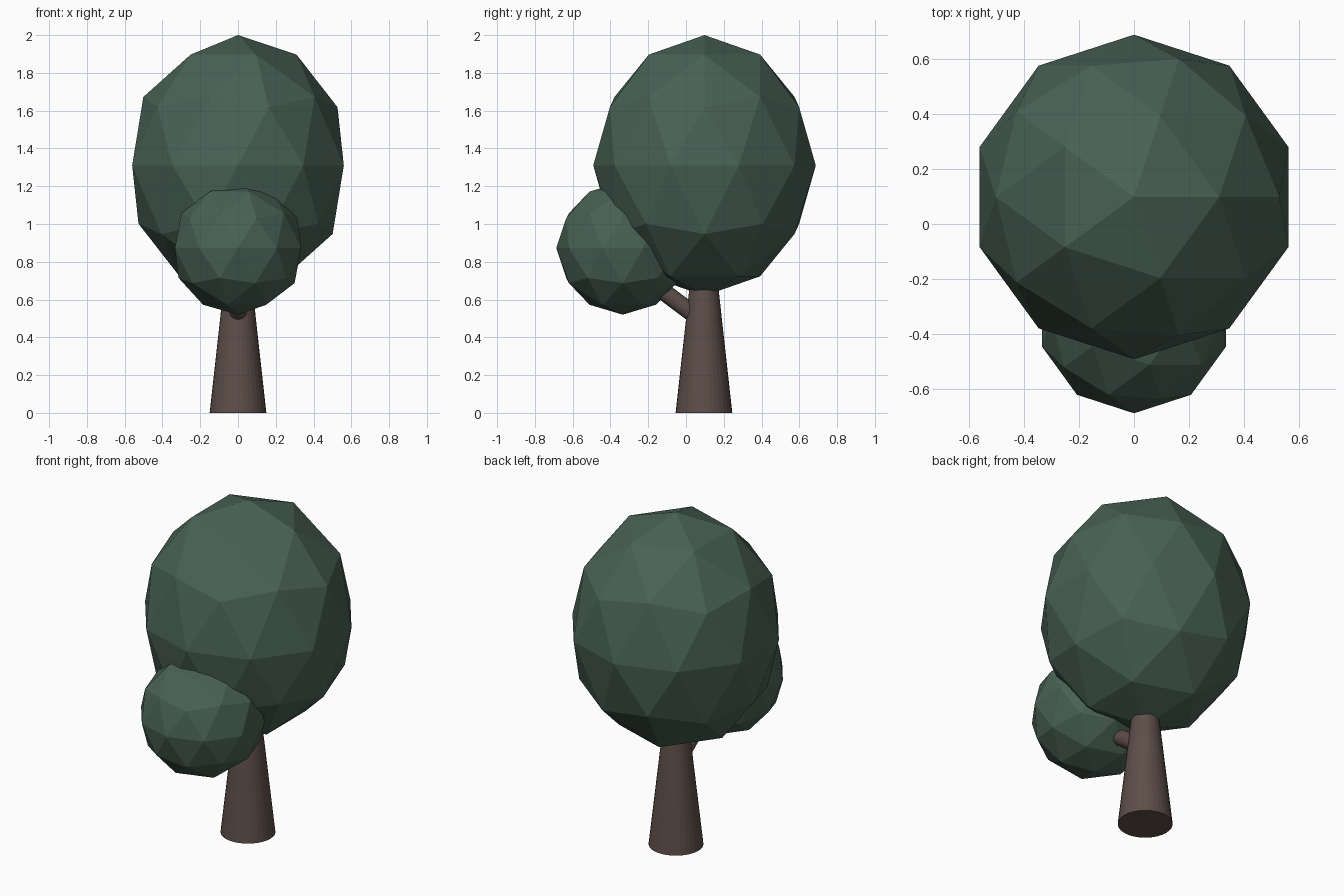
import bpy
from mathutils import Vector

if "Cube" in bpy.data.objects:
    bpy.data.objects.remove(bpy.data.objects["Cube"])


def material(name, rgb):
    mat = bpy.data.materials.new(name)
    mat.diffuse_color = (*rgb, 1)
    mat.use_nodes = True
    mat.node_tree.nodes["Principled BSDF"].inputs["Base Color"].default_value = mat.diffuse_color
    return mat


leaf = material("leaf_green", (0.065, 0.12, 0.09))
bark = material("bark_brown", (0.11, 0.075, 0.065))


def finish(name, mat):
    ob = bpy.context.object
    ob.name = name
    ob.data.materials.append(mat)
    return ob


def foliage(name, centre, scale):
    bpy.ops.mesh.primitive_ico_sphere_add(subdivisions=2, radius=1, location=centre)
    ob = finish(name, leaf)
    ob.scale = scale
    bpy.ops.object.transform_apply(location=False, rotation=False, scale=True)


def limb(name, start, end, r1, r2, sides):
    a, b = Vector(start), Vector(end)
    bpy.ops.mesh.primitive_cone_add(vertices=sides, radius1=r1, radius2=r2,
                                    depth=(b - a).length, location=(a + b) / 2)
    ob = finish(name, bark)
    ob.rotation_euler = (b - a).to_track_quat('Z', 'Y').to_euler()


# Tapered trunk, with its top buried in the crown
limb("trunk", (0, 0.095, 0), (0, 0.095, 0.75), 0.15, 0.067, 32)

# Side branch from the trunk into the small foliage clump
limb("branch", (0, 0.07, 0.50), (0, -0.22, 0.718), 0.046, 0.046, 32)

# Low-poly foliage
foliage("main_crown", (0, 0.098, 1.31), (0.589, 0.589, 0.69))
foliage("small_crown", (0, -0.335, 0.872), (0.352, 0.352, 0.352))
